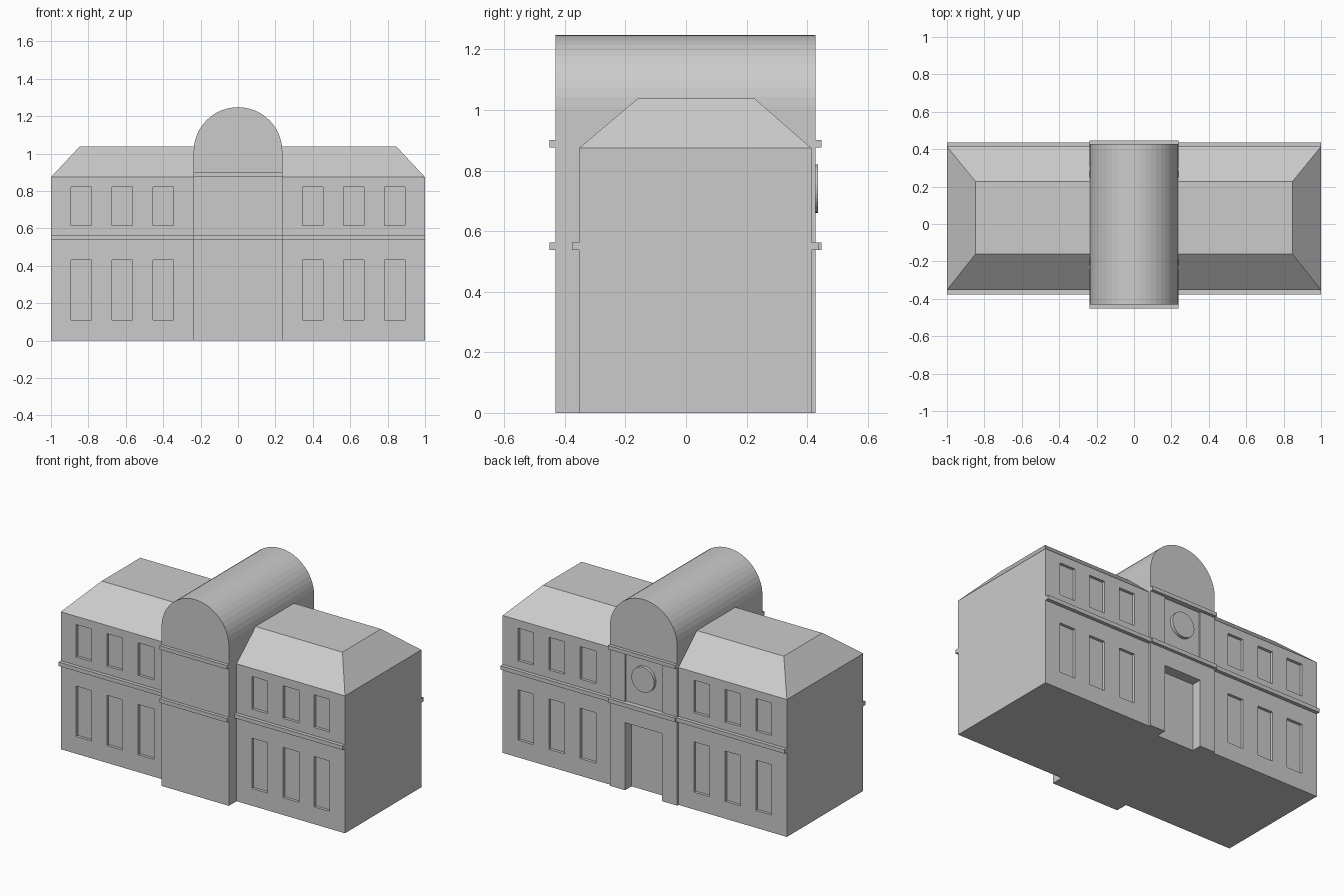
import bpy, bmesh, math

if "Cube" in bpy.data.objects:
    bpy.data.objects.remove(bpy.data.objects["Cube"])

def make_object(name, bm):
    bmesh.ops.recalc_face_normals(bm, faces=bm.faces[:])
    me = bpy.data.meshes.new(name)
    bm.to_mesh(me)
    bm.free()
    ob = bpy.data.objects.new(name, me)
    bpy.context.collection.objects.link(ob)
    return ob

def add_box(bm, x, y, z):
    vs = bmesh.ops.create_cube(bm, size=1)["verts"]
    for v in vs:
        v.co = [(r[0] + r[1]) / 2 + c * (r[1] - r[0]) for r, c in zip((x, y, z), v.co)]

def box(name, *ranges):
    bm = bmesh.new()
    add_box(bm, *ranges)
    return make_object(name, bm)

def loft(name, rings):
    """Closed solid through matching rings of points."""
    bm = bmesh.new()
    loops = [[bm.verts.new(p) for p in r] for r in rings]
    n = len(rings[0])
    for a, b in zip(loops, loops[1:]):
        for i in range(n):
            j = (i + 1) % n
            bm.faces.new((a[i], a[j], b[j], b[i]))
    bm.faces.new(loops[0])
    bm.faces.new(loops[-1])
    return make_object(name, bm)

def cut(ob, boxes, name):
    bm = bmesh.new()
    for b in boxes:
        add_box(bm, *b)
    cutter = make_object(name, bm)
    cutter.hide_render = True
    cutter.hide_set(True)
    m = ob.modifiers.new("openings", "BOOLEAN")
    m.object = cutter
    m.solver = "EXACT"

def mirror(ob):
    ob.modifiers.new("mirror", "MIRROR")

FRONT, BACK, EAVE = -0.353, 0.414, 0.874     # wing walls
T_FRONT, T_BACK, HALF = -0.43, 0.427, 0.237  # central block
BAND, TOP_BAND = (0.538, 0.563), (0.876, 0.9)

# Wings with hipped roof, mirrored across the centre
def rect(x1, y0, y1, z):
    return [(0.2, y0, z), (x1, y0, z), (x1, y1, z), (0.2, y1, z)]

wing = loft("wings", [rect(1, FRONT, BACK, 0), rect(1, FRONT, BACK, EAVE),
                      rect(0.847, -0.16, 0.227, 1.037)])

# Recessed windows, two storeys, front and back
windows = [((cx - 0.055, cx + 0.055), y, z)
           for cx in (0.4, 0.62, 0.837)
           for z in ((0.11, 0.43), (0.615, 0.822))
           for y in ((FRONT - 0.1, FRONT + 0.018), (BACK - 0.018, BACK + 0.1))]
cut(wing, windows, "window_cutter")
mirror(wing)

# String courses on the wings
for name, y in (("front", (FRONT - 0.023, FRONT + 0.005)), ("back", (BACK - 0.005, BACK + 0.023))):
    mirror(box("wing_band_" + name, (0.22, 1), y, BAND))

# Central block with barrel vault
SEG = 24
profile = [(HALF, 0), *[(HALF * math.cos(math.pi * i / SEG), 1.011 + HALF * math.sin(math.pi * i / SEG))
                        for i in range(SEG + 1)], (-HALF, 0)]
block = loft("central_block", [[(x, y, z) for x, z in profile] for y in (T_FRONT, T_BACK)])

# Back doorway recess and upper panel
cut(block, [((-0.13, 0.13), (T_BACK - 0.065, 0.6), (-0.1, 0.43)),
            ((-0.13, 0.13), (T_BACK - 0.012, 0.6), (0.55, 0.885))], "doorway_cutter")

# String courses on the central block
for name, z in (("lower", BAND), ("upper", TOP_BAND)):
    box("central_band_front_" + name, (-HALF, HALF), (T_FRONT - 0.021, T_FRONT + 0.005), z)
    box("central_band_back_" + name, (-HALF, HALF), (T_BACK - 0.02, T_BACK + 0.02), z)

# Round window disc above the doorway
bpy.ops.mesh.primitive_cylinder_add(vertices=32, radius=0.08, depth=0.03,
                                    location=(0, 0.42, 0.74), rotation=(math.pi / 2, 0, 0))
bpy.context.object.name = "round_window"
